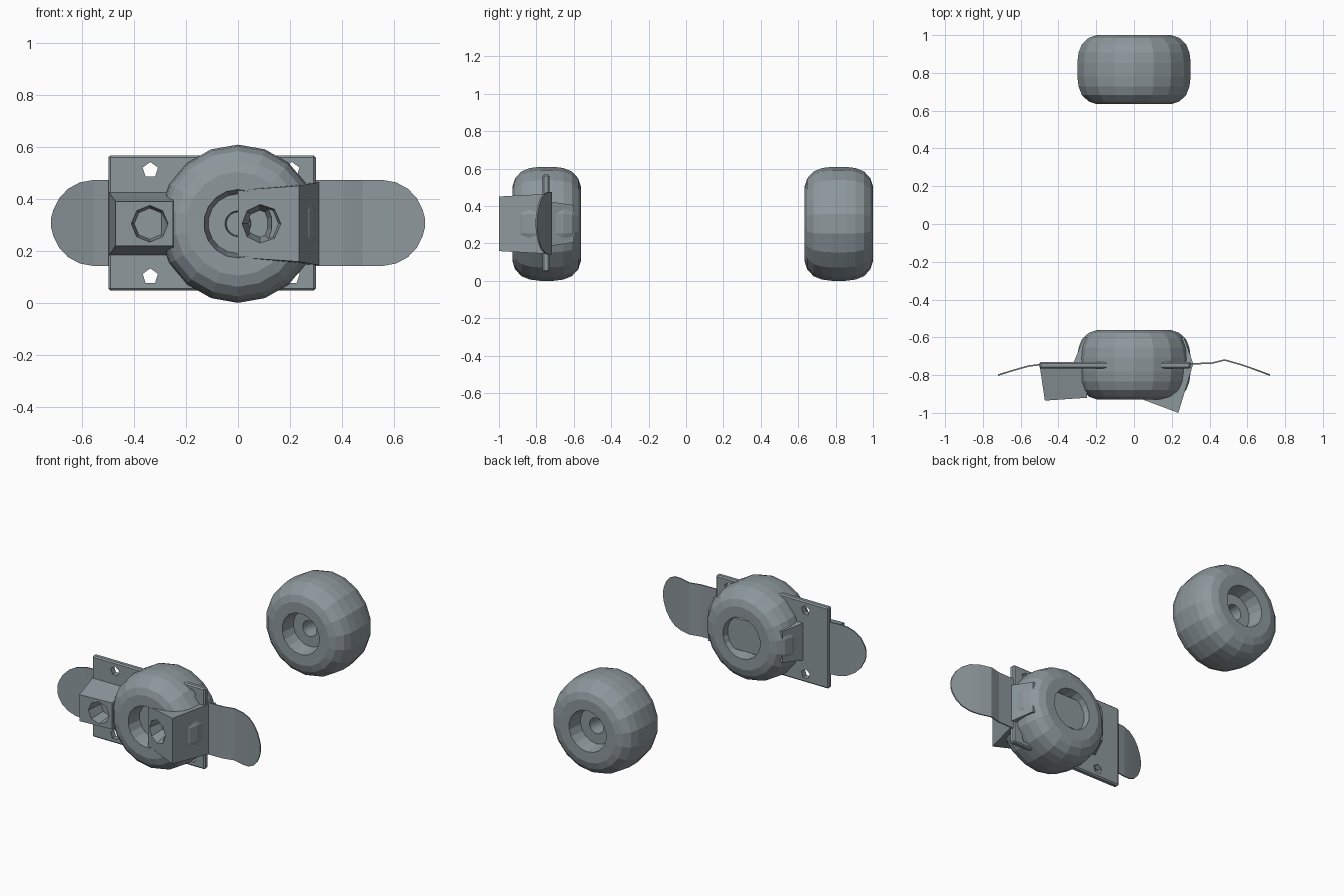
import bpy, bmesh, math
from mathutils import Matrix, Vector

if "Cube" in bpy.data.objects:
    bpy.data.objects.remove(bpy.data.objects["Cube"])

grey = bpy.data.materials.new("steel grey")
grey.diffuse_color = (0.27, 0.315, 0.335, 1)
grey.use_nodes = True
grey.node_tree.nodes["Principled BSDF"].inputs["Base Color"].default_value = grey.diffuse_color
CZ = 0.305  # axle height


def make(name, bm):
    bmesh.ops.recalc_face_normals(bm, faces=bm.faces)
    me = bpy.data.meshes.new(name)
    bm.to_mesh(me)
    bm.free()
    me.materials.append(grey)
    ob = bpy.data.objects.new(name, me)
    bpy.context.collection.objects.link(ob)
    return ob


def block(name, back, front):
    """Tapered block from two four-cornered sections, each corner (x, y, half height)."""
    bm = bmesh.new()
    rings = []
    for (x0, y0, h0), (x1, y1, h1) in (back, front):
        rings.append([bm.verts.new(p) for p in (
            (x0, y0, CZ - h0), (x1, y1, CZ - h1), (x1, y1, CZ + h1), (x0, y0, CZ + h0))])
    a, b = rings
    bm.faces.new(a)
    bm.faces.new(b)
    for i in range(4):
        j = (i + 1) % 4
        bm.faces.new((a[i], a[j], b[j], b[i]))
    return make(name, bm)


def drill(ob, holes):
    """Cut holes along y: (x, z, radius front, radius back, y front, y back, sides)."""
    for x, z, r0, r1, y0, y1, n in holes:
        bm = bmesh.new()
        mat = Matrix.Translation((x, (y0 + y1) / 2, z)) @ Matrix.Rotation(math.pi / 2, 4, 'X')
        bmesh.ops.create_cone(bm, cap_ends=True, segments=n, radius1=r1, radius2=r0,
                              depth=y1 - y0, matrix=mat)
        cut = make("hole_cutter", bm)
        cut.hide_render = True
        mod = ob.modifiers.new("hole", 'BOOLEAN')
        mod.operation = 'DIFFERENCE'
        mod.solver = 'EXACT'
        mod.object = cut
        bpy.context.view_layer.objects.active = ob
        bpy.ops.object.modifier_apply(modifier=mod.name)
        bpy.data.objects.remove(cut)


# Wheels: half profile (radius, offset along axle), mirrored and lathed
HALF = [(0.045, 0.03), (0.05, 0.09), (0.115, 0.09), (0.132, 0.182), (0.2, 0.183),
        (0.243, 0.169), (0.28, 0.135), (0.298, 0.09), (0.305, 0.035)]


def wheel(name, yc):
    profile = HALF + [(r, -y) for r, y in reversed(HALF)]
    n = 18
    bm = bmesh.new()
    rings = []
    for r, y in profile:
        rings.append([bm.verts.new((r * math.sin(2 * math.pi * k / n), yc + y,
                                    CZ + r * math.cos(2 * math.pi * k / n))) for k in range(n)])
    for i in range(len(rings)):
        a, b = rings[i], rings[(i + 1) % len(rings)]
        for k in range(n):
            j = (k + 1) % n
            bm.faces.new((a[k], a[j], b[j], b[k]))
    make(name, bm)


wheel("rear_wheel", 0.817)
wheel("front_wheel", -0.745)

# Mounting plate with four five-sided bolt holes
bm = bmesh.new()
bmesh.ops.create_cube(bm, size=1)
bmesh.ops.transform(bm, verts=bm.verts, matrix=Matrix.Translation((-0.1, -0.748, 0.308))
                    @ Matrix.Diagonal((0.8, 0.036, 0.52, 1)))
bmesh.ops.bevel(bm, geom=list(bm.edges), offset=0.008, segments=1, affect='EDGES')
plate = make("mounting_plate", bm)
drill(plate, [(x, z, 0.031, 0.031, -0.85, -0.65, 5)
              for x in (-0.338, 0.208) for z in (0.102, 0.512)])

# Left boss with a shallow pivot socket
left = block("pivot_boss", ((-0.5, -0.745, 0.125), (-0.24, -0.745, 0.125)),
             ((-0.472, -0.935, 0.085), (-0.25, -0.92, 0.085)))
drill(left, [(-0.34, CZ, 0.076, 0.06, -0.98, -0.82, 8)])

# Right slanted boss with a deep tapering socket
right = block("slanted_boss", ((0.0, -0.735, 0.14), (0.312, -0.745, 0.16)),
              ((0.0, -0.912, 0.13), (0.235, -1.0, 0.146)))
drill(right, [(0.085, CZ, 0.09, 0.045, -1.02, -0.8, 8)])

# Tapered core behind the plate, just showing beside the wheel
block("rear_core", ((-0.32, -0.735, 0.12), (0.312, -0.735, 0.12)),
      ((-0.265, -0.6, 0.1), (0.265, -0.6, 0.1)))

# Deck: thin board with rounded ends, bent along its length
PATH = [(-0.72, -0.8), (-0.64, -0.775), (-0.56, -0.752), (-0.5, -0.745), (0.3, -0.74),
        (0.41, -0.737), (0.48, -0.72), (0.58, -0.748), (0.72, -0.8)]


def bend(x):
    for (x0, y0), (x1, y1) in zip(PATH, PATH[1:]):
        if x <= x1:
            return y0 + (y1 - y0) * (x - x0) / (x1 - x0)
    return PATH[-1][1]


R = 0.166
xs = [-0.72, -0.712, -0.69, -0.655, -0.61, -0.555, -0.5, 0.3, 0.41, 0.48, 0.555,
      0.61, 0.655, 0.69, 0.712, 0.72]
bm = bmesh.new()
rows = []
for x in xs:
    t = max(0, abs(x) - (0.72 - R)) / R
    h = max(R * math.sqrt(max(0, 1 - t * t)), 0.02)
    rows.append([[bm.verts.new((x, bend(x) + s, CZ + 0.003 + h * f)) for f in (-1, -0.5, 0, 0.5, 1)]
                 for s in (-0.004, 0.004)])
for a, b in zip(rows, rows[1:]):
    for s in (0, 1):
        for k in range(4):
            bm.faces.new((a[s][k], a[s][k + 1], b[s][k + 1], b[s][k]))
    for k in (0, 4):
        bm.faces.new((a[0][k], a[1][k], b[1][k], b[0][k]))
for e in (rows[0], rows[-1]):
    for k in range(4):
        bm.faces.new((e[0][k], e[0][k + 1], e[1][k + 1], e[1][k]))
make("deck", bm)
